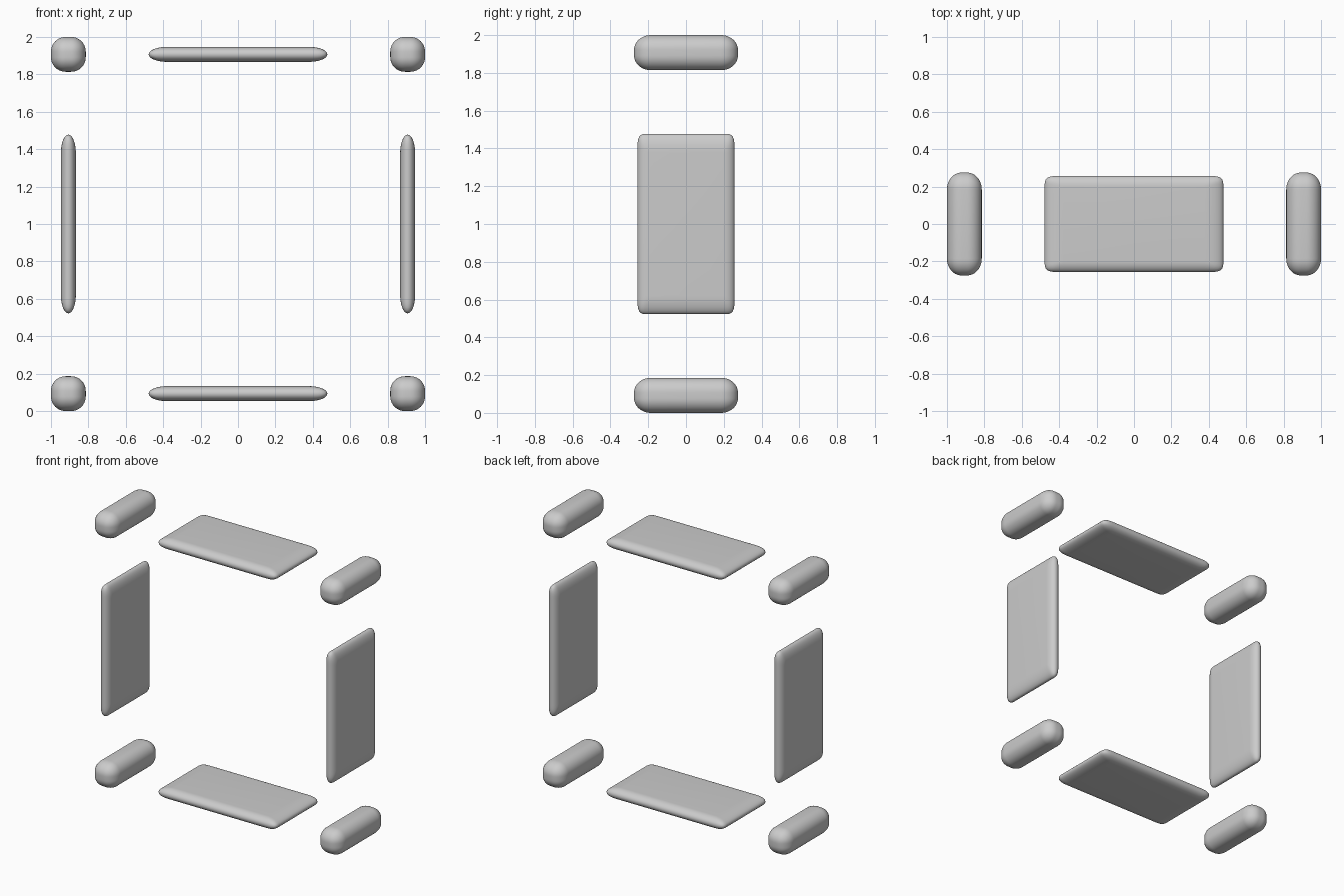
import bpy
import bmesh
import math
from mathutils import Vector

cube = bpy.data.objects.get("Cube")
if cube:
    bpy.data.objects.remove(cube, do_unlink=True)

grey = bpy.data.materials.new("light_grey")
grey.use_nodes = True
colour = (0.6, 0.6, 0.6, 1)
grey.diffuse_color = colour
grey.node_tree.nodes["Principled BSDF"].inputs["Base Color"].default_value = colour

CUTS = 11
INNER = 2 / (CUTS + 1)  # share of the grid kept as the flat middle


def pillow(name, location, size, radii, plan_power=2, rotation=(0, 0, 0)):
    """Rounded box with its own edge radius on each axis.
    A higher plan_power gives squarer corners seen from above."""
    bm = bmesh.new()
    bmesh.ops.create_cube(bm, size=2)
    bmesh.ops.subdivide_edges(bm, edges=bm.edges[:], cuts=CUTS, use_grid_fill=True)
    for v in bm.verts:
        bend = [math.tan(max(0, abs(c) - INNER) / (1 - INNER) * math.pi / 4) for c in v.co]
        plan = (bend[0] ** plan_power + bend[1] ** plan_power) ** (1 / plan_power)
        reach = math.hypot(plan, bend[2])
        co = []
        for c, b, s, r in zip(v.co, bend, size, radii):
            core = (s / 2 - r) * min(1, abs(c) / INNER)
            co.append(math.copysign(core + r * b / reach, c))
        v.co = Vector(co)
    mesh = bpy.data.meshes.new(name)
    bm.to_mesh(mesh)
    bm.free()
    mesh.materials.append(grey)
    mesh.shade_smooth()
    ob = bpy.data.objects.new(name, mesh)
    ob.location = location
    ob.rotation_euler = rotation
    bpy.context.collection.objects.link(ob)
    return ob


MID, ARM = 1.0, 0.907  # centre height, distance of the parts from it

# Four thin panels around the frame
panel = dict(size=(0.955, 0.515, 0.08), radii=(0.1, 0.06, 0.039), plan_power=4)
for name, x, z in (("top_panel", 0, ARM), ("bottom_panel", 0, -ARM),
                   ("left_panel", ARM, 0), ("right_panel", -ARM, 0)):
    turn = math.pi / 2 if x else 0
    pillow(name, (x, 0, MID + z), rotation=(0, turn, 0), **panel)

# Four rounded bars at the corners
for side, sx in (("left", 1), ("right", -1)):
    for level, sz in (("top", 1), ("bottom", -1)):
        pillow(f"{level}_{side}_bar", (sx * ARM, 0, MID + sz * ARM),
               (0.186, 0.55, 0.186), (0.078, 0.09, 0.078))
